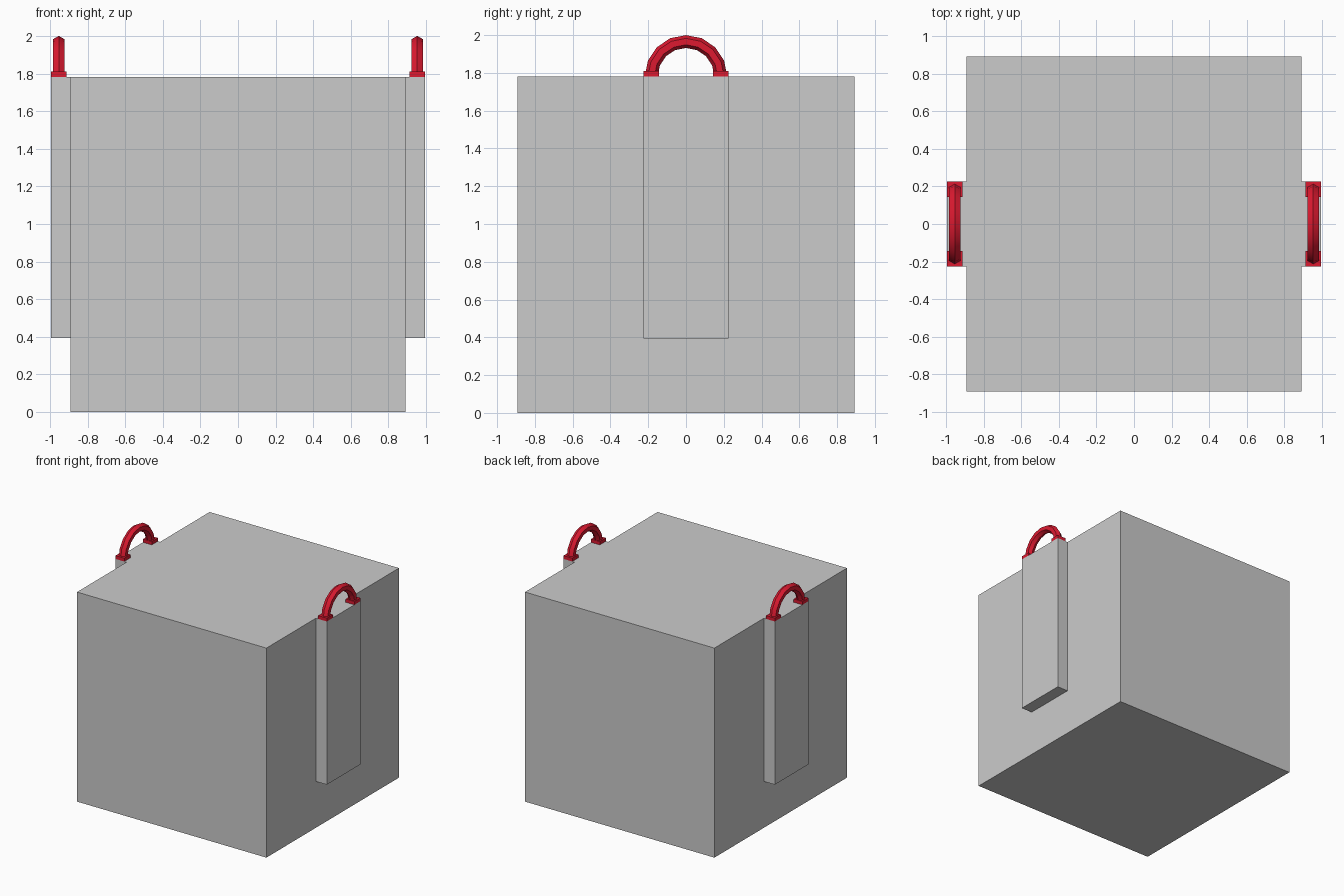
import bpy, bmesh
from math import pi, sin, cos
from mathutils import Matrix

if "Cube" in bpy.data.objects:
    bpy.data.objects.remove(bpy.data.objects["Cube"])

red = bpy.data.materials.new("red")
red.diffuse_color = (0.72, 0.01, 0.03, 1)
red.use_nodes = True
red.node_tree.nodes["Principled BSDF"].inputs["Base Color"].default_value = red.diffuse_color


def finish(bm, name, mat=None, smooth=False):
    bmesh.ops.recalc_face_normals(bm, faces=bm.faces[:])
    me = bpy.data.meshes.new(name)
    bm.to_mesh(me)
    bm.free()
    ob = bpy.data.objects.new(name, me)
    bpy.context.collection.objects.link(ob)
    if mat:
        me.materials.append(mat)
    if smooth:
        bpy.ops.object.select_all(action='DESELECT')
        bpy.context.view_layer.objects.active = ob
        ob.select_set(True)
        bpy.ops.object.shade_smooth_by_angle(angle=pi / 3.4)
    return ob


def add_box(bm, lo, hi):
    size = [b - a for a, b in zip(lo, hi)]
    mid = [(a + b) / 2 for a, b in zip(lo, hi)]
    bmesh.ops.create_cube(bm, size=1, matrix=Matrix.Translation(mid) @ Matrix.Diagonal((*size, 1)))


def box(name, lo, hi, mat=None):
    bm = bmesh.new()
    add_box(bm, lo, hi)
    return finish(bm, name, mat)


def arch(name, x, z, radius, tube, steps=8, sides=6):
    """Half ring in the yz plane with a low-poly round section."""
    bm = bmesh.new()
    rings = []
    for i in range(steps + 1):
        a = pi * i / steps
        ring = []
        for j in range(sides):
            t = 2 * pi * j / sides
            r = radius + tube * cos(t)
            ring.append(bm.verts.new((x + tube * sin(t), r * cos(a), z + r * sin(a))))
        rings.append(ring)
    for a, b in zip(rings, rings[1:]):
        for j in range(sides):
            k = (j + 1) % sides
            bm.faces.new((a[j], a[k], b[k], b[j]))
    bm.faces.new(rings[0])
    bm.faces.new(rings[-1])
    return finish(bm, name, red, smooth=True)


# Main block
H, TOP = 0.891, 1.782
box("main_block", (-H, -H, 0), (H, H, TOP))

for side, s in (("left", -1), ("right", 1)):
    # Side slab
    xs = sorted((s * H, s * 0.994))
    box(side + "_slab", (xs[0], -0.226, 0.394), (xs[1], 0.226, TOP))
    # Handle with square feet
    x = s * 0.953
    arch(side + "_handle", x, TOP, 0.184, 0.034)
    for end, e in (("front", -1), ("back", 1)):
        y = e * 0.185
        box(f"{side}_{end}_handle_foot", (x - 0.041, y - 0.041, TOP),
            (x + 0.041, y + 0.041, TOP + 0.028), red)
